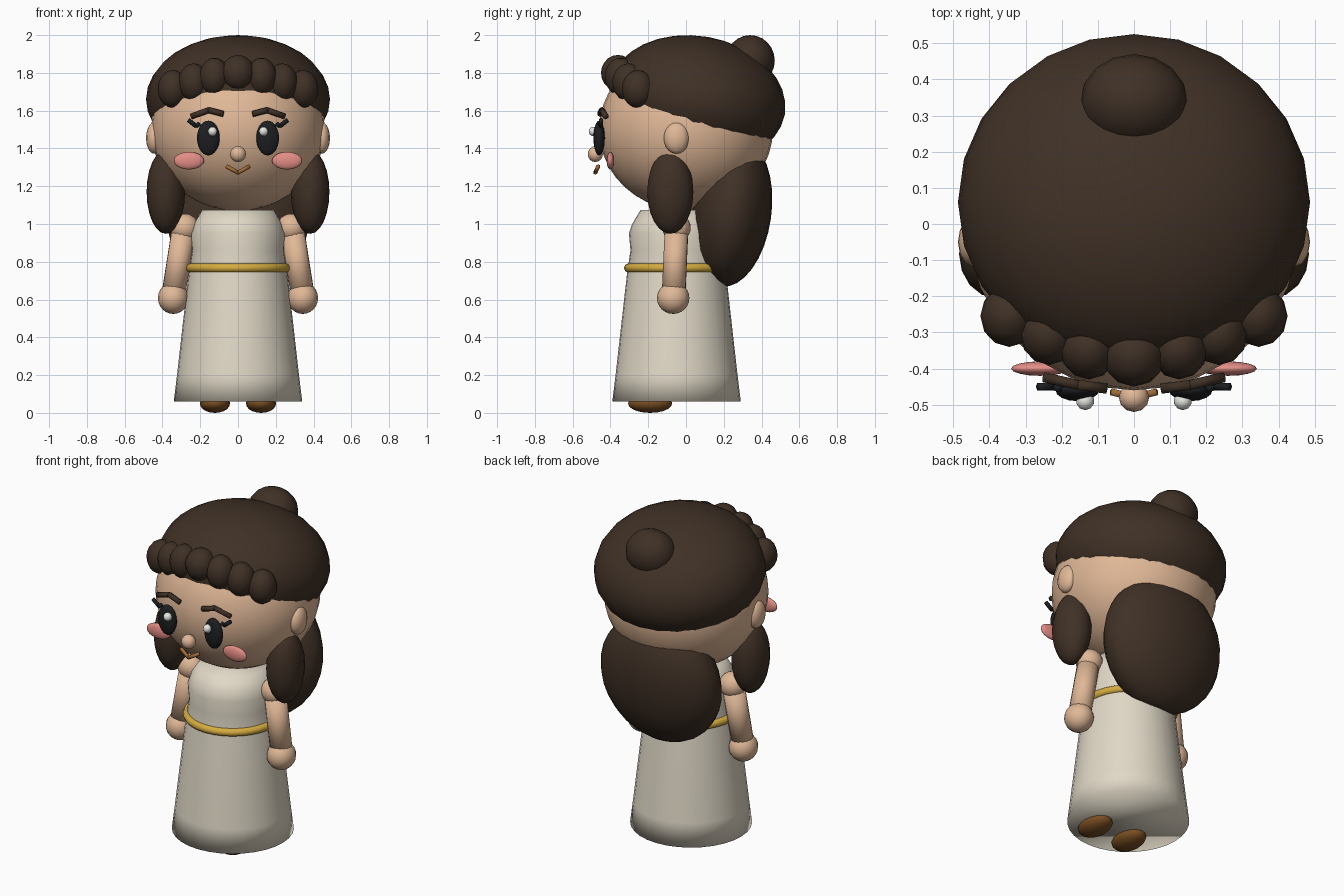
import bpy, bmesh
from math import radians
from mathutils import Matrix, Vector

cube = bpy.data.objects.get("Cube")
if cube:
    bpy.data.objects.remove(cube, do_unlink=True)


def material(name, r, g, b):
    m = bpy.data.materials.new(name)
    m.use_nodes = True
    m.diffuse_color = (r, g, b, 1)
    bsdf = next(n for n in m.node_tree.nodes if n.type == 'BSDF_PRINCIPLED')
    bsdf.inputs["Base Color"].default_value = (r, g, b, 1)
    bsdf.inputs["Roughness"].default_value = 0.8
    return m


skin = material("skin", 0.75, 0.48, 0.31)
hair = material("dark_brown_hair", 0.05, 0.03, 0.019)
cloth = material("cream_cloth", 0.75, 0.69, 0.57)
gold = material("gold", 0.66, 0.41, 0.05)
blush = material("blush_pink", 0.78, 0.27, 0.24)
black = material("black", 0.012, 0.013, 0.015)
white = material("white", 0.85, 0.85, 0.82)
leather = material("brown_leather", 0.19, 0.075, 0.016)
lip = material("lip_brown", 0.35, 0.15, 0.04)


def finish(name, bm, mat):
    mesh = bpy.data.meshes.new(name)
    bmesh.ops.recalc_face_normals(bm, faces=bm.faces)
    for f in bm.faces:
        f.smooth = True
    bm.to_mesh(mesh)
    bm.free()
    mesh.materials.append(mat)
    ob = bpy.data.objects.new(name, mesh)
    bpy.context.scene.collection.objects.link(ob)
    return ob


def ball(name, mat, center, radii, tilt=0, seg=24, rings=16):
    """Ellipsoid, optionally tilted about the x axis."""
    bm = bmesh.new()
    bmesh.ops.create_uvsphere(bm, u_segments=seg, v_segments=rings, radius=1)
    bm.transform(Matrix.Translation(center) @ Matrix.Rotation(radians(tilt), 4, 'X')
                 @ Matrix.Diagonal((*radii, 1)))
    return finish(name, bm, mat)


def rod(name, mat, points, radius, seg=6):
    """Chain of straight capped bars through the points."""
    bm = bmesh.new()
    for a, b in zip(points, points[1:]):
        a, b = Vector(a), Vector(b)
        d = b - a
        spin = d.to_track_quat('Z', 'Y').to_matrix().to_4x4()
        bmesh.ops.create_cone(bm, cap_ends=True, segments=seg, radius1=radius,
                              radius2=radius, depth=d.length + radius * 0.4,
                              matrix=Matrix.Translation((a + b) / 2) @ spin)
    return finish(name, bm, mat)


def lathe(name, mat, profile, y, seg=32, closed=False):
    """Revolve (radius, height) pairs; a closed profile makes a ring."""
    bm = bmesh.new()
    rings = []
    for r, z in profile:
        ring = bmesh.ops.create_circle(bm, segments=seg, radius=r,
                                       matrix=Matrix.Translation((0, y, z)))
        rings.append(ring["verts"])
    pairs = list(zip(rings, rings[1:]))
    if closed:
        pairs.append((rings[-1], rings[0]))
    else:
        bm.faces.new(rings[0])
        bm.faces.new(rings[-1])
    for a, b in pairs:
        for i in range(seg):
            j = (i + 1) % seg
            bm.faces.new((a[i], a[j], b[j], b[i]))
    return finish(name, bm, mat)


# Dress and belt
BODY_Y = -0.05
lathe("dress", cloth, [(0.34, 0.06), (0.323, 0.2), (0.262, 0.74), (0.244, 0.86),
                       (0.252, 0.95), (0.235, 1.0), (0.19, 1.075)], BODY_Y)
tube = [Matrix.Rotation(radians(45 * i), 2) @ Vector((0.024, 0)) for i in range(8)]
lathe("belt", gold, [(0.255 + p.x, 0.767 + p.y) for p in tube], BODY_Y, closed=True)

# Head, nose and mouth
ball("head", skin, (0, 0, 1.5), (0.46, 0.46, 0.43), seg=32, rings=20)
ball("nose", skin, (0, -0.48, 1.37), (0.042, 0.04, 0.042), seg=12, rings=8)
rod("mouth", lip, [(-0.06, -0.465, 1.305), (0, -0.48, 1.272), (0.06, -0.465, 1.305)], 0.011)

# Hair masses
ball("hair_cap", hair, (0, 0.06, 1.66), (0.487, 0.47, 0.335), tilt=-10)
ball("hair_bun", hair, (0, 0.34, 1.865), (0.148, 0.13, 0.135), seg=16, rings=12)
ball("back_hair", hair, (0, 0.24, 1.06), (0.385, 0.212, 0.395), tilt=-8)
ball("front_curl", hair, (0, -0.36, 1.8), (0.088, 0.09, 0.095), seg=12, rings=10)

# Mirrored parts
for side, s in (("left", 1), ("right", -1)):
    # Curls running back along the hairline
    for i, (x, y, z) in enumerate([(0.125, -0.345, 1.78), (0.235, -0.305, 1.75),
                                   (0.345, -0.255, 1.715)]):
        ball(f"{side}_curl_{i + 1}", hair, (s * x, y, z), (0.08, 0.085, 0.1),
             seg=12, rings=10)
    ball(f"{side}_side_lock", hair, (s * 0.382, -0.083, 1.17), (0.102, 0.122, 0.222),
         seg=16, rings=12)
    ball(f"{side}_ear", skin, (s * 0.445, -0.05, 1.455), (0.042, 0.068, 0.083),
         seg=12, rings=10)

    # Eyes, brows, lashes and cheeks
    ball(f"{side}_eye", black, (s * 0.157, -0.46, 1.455), (0.06, 0.03, 0.092), seg=16)
    ball(f"{side}_eye_glint", white, (s * 0.135, -0.49, 1.49), (0.025, 0.025, 0.025),
         seg=10, rings=8)
    ball(f"{side}_cheek", blush, (s * 0.26, -0.4, 1.335), (0.08, 0.02, 0.046), seg=16)
    rod(f"{side}_brow", hair, [(s * 0.245, -0.425, 1.57), (s * 0.155, -0.445, 1.603),
                               (s * 0.08, -0.455, 1.583)], 0.016)
    rod(f"{side}_lash", black, [(s * 0.262, -0.45, 1.55), (s * 0.222, -0.45, 1.518),
                                (s * 0.205, -0.455, 1.53)], 0.012)

    # Arm and hand
    ball(f"{side}_shoulder", skin, (s * 0.283, -0.05, 0.98), (0.078, 0.075, 0.075),
         seg=16, rings=12)
    rod(f"{side}_arm", skin, [(s * 0.288, -0.05, 0.97), (s * 0.34, -0.065, 0.64)],
        0.063, seg=16)
    ball(f"{side}_hand", skin, (s * 0.343, -0.068, 0.608), (0.081, 0.086, 0.084),
         seg=16, rings=12)

    # Shoe
    ball(f"{side}_shoe", leather, (s * 0.122, -0.19, 0.05), (0.08, 0.117, 0.05),
         seg=16, rings=10)
